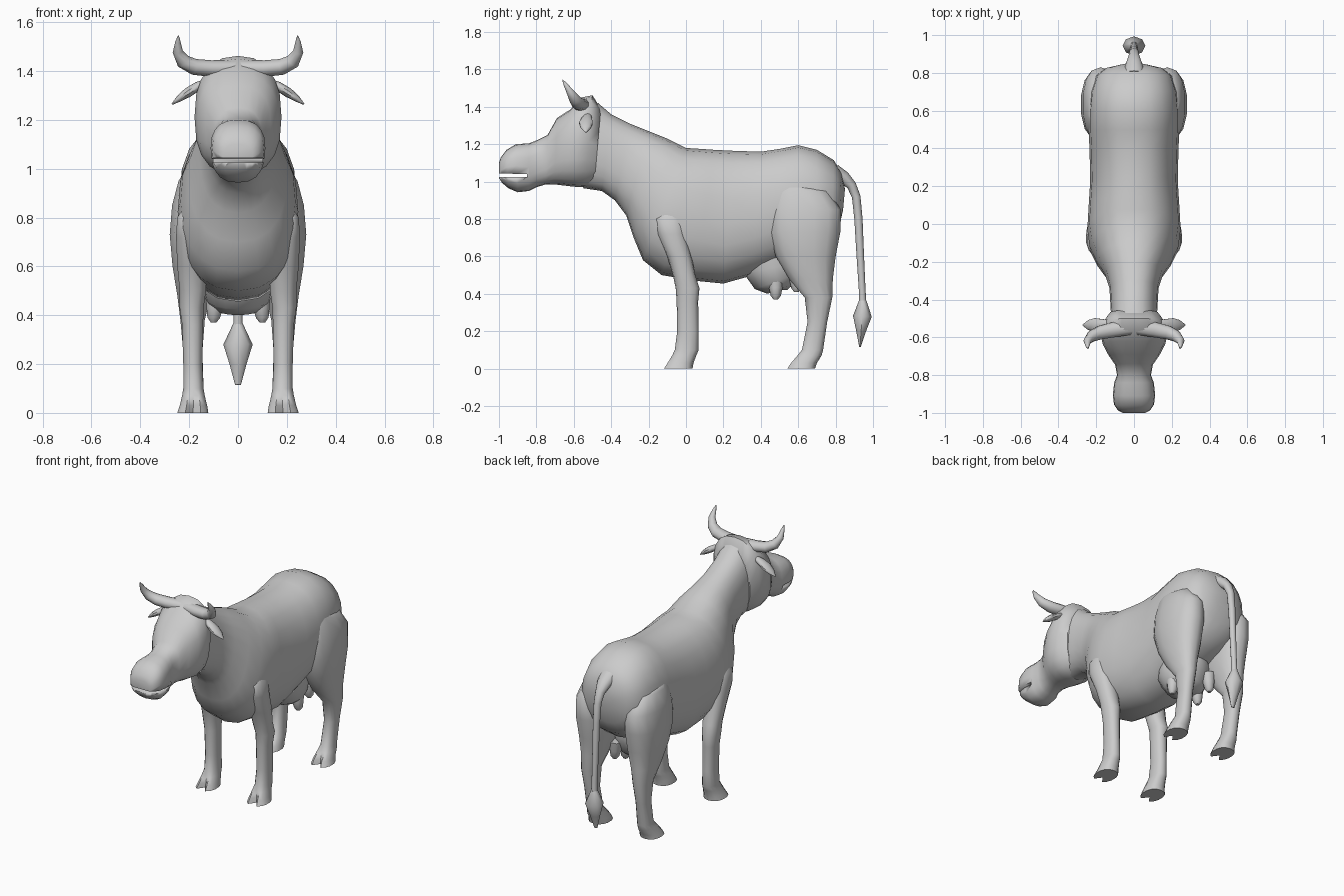
import bpy, bmesh, math
from mathutils import Vector as V

hide = bpy.data.materials.new("grey_hide")
hide.diffuse_color = (0.6, 0.6, 0.6, 1)


def ring(c, u, up, down, n=16, p=2.0):
    """Closed superellipse, starting at the 'up' point."""
    pts = []
    for i in range(n):
        a = 2 * math.pi * i / n
        s, k = math.sin(a), math.cos(a)
        s = math.copysign(abs(s) ** (2 / p), s)
        k = math.copysign(abs(k) ** (2 / p), k) if abs(k) > 1e-6 else 0
        pts.append(c + u * s + (up if k > 0 else down) * k)
    return pts


def loft(name, rings, angle=50):
    bm = bmesh.new()
    vs = [[bm.verts.new(q) for q in r] for r in rings]
    n = len(vs[0])
    for a, b in zip(vs, vs[1:]):
        for i in range(n):
            j = (i + 1) % n
            bm.faces.new((a[i], a[j], b[j], b[i]))
    bm.faces.new(vs[0])
    bm.faces.new(vs[-1])
    bmesh.ops.recalc_face_normals(bm, faces=bm.faces)
    me = bpy.data.meshes.new(name)
    bm.to_mesh(me)
    bm.free()
    me.materials.append(hide)
    ob = bpy.data.objects.new(name, me)
    bpy.context.collection.objects.link(ob)
    bpy.ops.object.select_all(action='DESELECT')
    ob.select_set(True)
    bpy.context.view_layer.objects.active = ob
    bpy.ops.object.shade_smooth_by_angle(angle=math.radians(angle))
    return ob


def trunk(name, sections, p):
    """Sections: top y, top z, bottom y, bottom z, half width, height of widest point."""
    rings = []
    for ty, tz, by, bz, w, t in sections:
        top, bot = V((0, ty, tz)), V((0, by, bz))
        c = bot.lerp(top, t)
        rings.append(ring(c, V((w, 0, 0)), top - c, c - bot, 20, p))
    return loft(name, rings)


def tube(name, path, axis, n=10):
    """Path points: x, y, z, radius along axis, radius across it."""
    pts = [V(q[:3]) for q in path]
    rings = []
    for i, q in enumerate(path):
        t = (pts[min(i + 1, len(pts) - 1)] - pts[max(i - 1, 0)]).normalized()
        u = (axis - t * axis.dot(t)).normalized()
        v = t.cross(u)
        rings.append(ring(pts[i], u * q[3], v * q[4], v * q[4], n))
    return loft(name, rings)


def leg(name, side, sections):
    """Sections: z, front y, back y, inner x, outer x, depth of hoof cleft."""
    rings = []
    for z, y0, y1, x0, x1, cleft in sections:
        c = V((side * (x0 + x1) / 2, (y0 + y1) / 2, z))
        fwd = V((0, (y0 - y1) / 2, 0))
        r = ring(c, V(((x1 - x0) / 2, 0, 0)), fwd, fwd, 14, 2.3)
        r[0].y += cleft
        rings.append(r)
    return loft(name, rings)


# Body with neck
trunk("body", [
    (-.47, 1.42, -.55, .965, .12, .5), (-.40, 1.36, -.45, .95, .125, .5),
    (-.30, 1.31, -.38, .90, .13, .5), (-.20, 1.27, -.32, .82, .155, .48),
    (-.10, 1.23, -.28, .70, .20, .48), (0, 1.18, -.23, .58, .235, .48),
    (.08, 1.175, -.13, .50, .247, .48), (.15, 1.17, .05, .47, .24, .47),
    (.25, 1.165, .20, .455, .232, .45), (.40, 1.16, .36, .50, .235, .47),
    (.50, 1.175, .50, .55, .24, .5), (.60, 1.195, .60, .58, .24, .5),
    (.70, 1.17, .70, .62, .23, .5), (.79, 1.115, .78, .68, .20, .5),
    (.83, 1.05, .82, .76, .15, .5), (.85, .96, .84, .85, .06, .5)], 2.3)

# Head
head = trunk("head", [
    (-.455, 1.39, -.49, .99, .13, .5), (-.50, 1.462, -.54, .97, .165, .5),
    (-.56, 1.45, -.60, .973, .178, .5), (-.62, 1.385, -.66, .98, .165, .55),
    (-.69, 1.34, -.70, .985, .135, .55), (-.74, 1.25, -.75, .985, .10, .5),
    (-.80, 1.22, -.80, .97, .09, .5), (-.84, 1.205, -.84, .95, .105, .5),
    (-.91, 1.20, -.90, .943, .112, .55), (-.96, 1.17, -.95, .965, .106, .55),
    (-.99, 1.13, -.985, .995, .085, .5), (-1.0, 1.10, -1.0, 1.02, .06, .5)], 2.5)

# Mouth slit
cutter = loft("mouth_cutter", [
    [V((x, y, z)) for y, z in ((-1.1, 1.025), (-.85, 1.025), (-.85, 1.04), (-1.1, 1.047))]
    for x in (-.2, .2)])
cutter.hide_render = True
cutter.hide_viewport = True
cut = head.modifiers.new("mouth", 'BOOLEAN')
cut.object = cutter
cut.operation = 'DIFFERENCE'
cut.solver = 'EXACT'

FRONT = [(.84, -.125, -.06, .19, .225, 0), (.80, -.165, -.01, .15, .25, 0),
         (.72, -.155, .0, .13, .255, 0), (.60, -.10, .03, .125, .25, 0),
         (.50, -.07, .05, .13, .24, 0), (.43, -.055, .072, .14, .24, 0),
         (.36, -.05, .065, .142, .23, 0), (.20, -.047, .068, .145, .225, 0),
         (.10, -.06, .068, .14, .225, 0), (.07, -.08, .055, .135, .23, .01),
         (.03, -.105, .04, .125, .24, .035), (0, -.125, .035, .12, .25, .05)]
HIND = [(.99, .50, .60, .15, .22, 0), (.95, .465, .76, .10, .245, 0),
        (.85, .44, .83, .08, .272, 0), (.73, .44, .825, .07, .282, 0),
        (.60, .48, .80, .08, .27, 0), (.48, .55, .785, .11, .25, 0),
        (.38, .635, .782, .135, .237, 0), (.25, .65, .755, .145, .225, 0),
        (.10, .62, .733, .14, .222, 0), (.07, .59, .725, .135, .23, .01),
        (.03, .555, .70, .125, .24, .035), (0, .535, .69, .12, .25, .05)]

for s, label in ((1, "right"), (-1, "left")):
    # Legs with cloven hooves
    leg(label + "_front_leg", s, FRONT)
    leg(label + "_hind_leg", s, HIND)
    # Horn
    tube(label + "_horn", [
        (0, -.545, 1.41, .04, .035), (s * .11, -.56, 1.41, .042, .034),
        (s * .18, -.575, 1.417, .038, .033), (s * .225, -.595, 1.44, .03, .03),
        (s * .247, -.62, 1.48, .02, .021), (s * .246, -.645, 1.52, .011, .011),
        (s * .244, -.66, 1.545, .002, .002)], V((0, 1, 0)))
    # Ear
    tube(label + "_ear", [
        (s * .13, -.525, 1.355, .018, .014), (s * .165, -.53, 1.337, .028, .019),
        (s * .205, -.535, 1.312, .038, .02), (s * .24, -.535, 1.288, .028, .014),
        (s * .27, -.535, 1.264, .004, .003)], V((0, 1, 0)))
    # Teats
    for y, z in ((.48, .37), (.59, .41)):
        tube(label + "_teat", [
            (s * .09, y, z + .12, .045, .045), (s * .095, y, z + .06, .036, .036),
            (s * .1, y, z + .02, .027, .027), (s * .1, y, z, .012, .012)], V((1, 0, 0)))

# Udder
tube("udder", [(0, .46, .64, .15, .17), (0, .47, .54, .15, .165),
               (0, .49, .47, .135, .13), (0, .51, .43, .10, .08),
               (0, .51, .42, .04, .03)], V((1, 0, 0)), 16)

# Tail and its tuft
tube("tail", [(0, .79, 1.05, .06, .045), (0, .845, 1.02, .045, .035),
              (0, .885, .98, .03, .026), (0, .91, .92, .024, .023),
              (0, .922, .80, .022, .022), (0, .932, .60, .02, .02),
              (0, .942, .42, .018, .018), (0, .945, .34, .02, .02)], V((1, 0, 0)))
tube("tail_tuft", [(0, .945, .365, .02, .02), (0, .943, .28, .06, .05),
                   (0, .936, .20, .035, .026), (0, .93, .115, .012, .004)], V((1, 0, 0)), 8)
